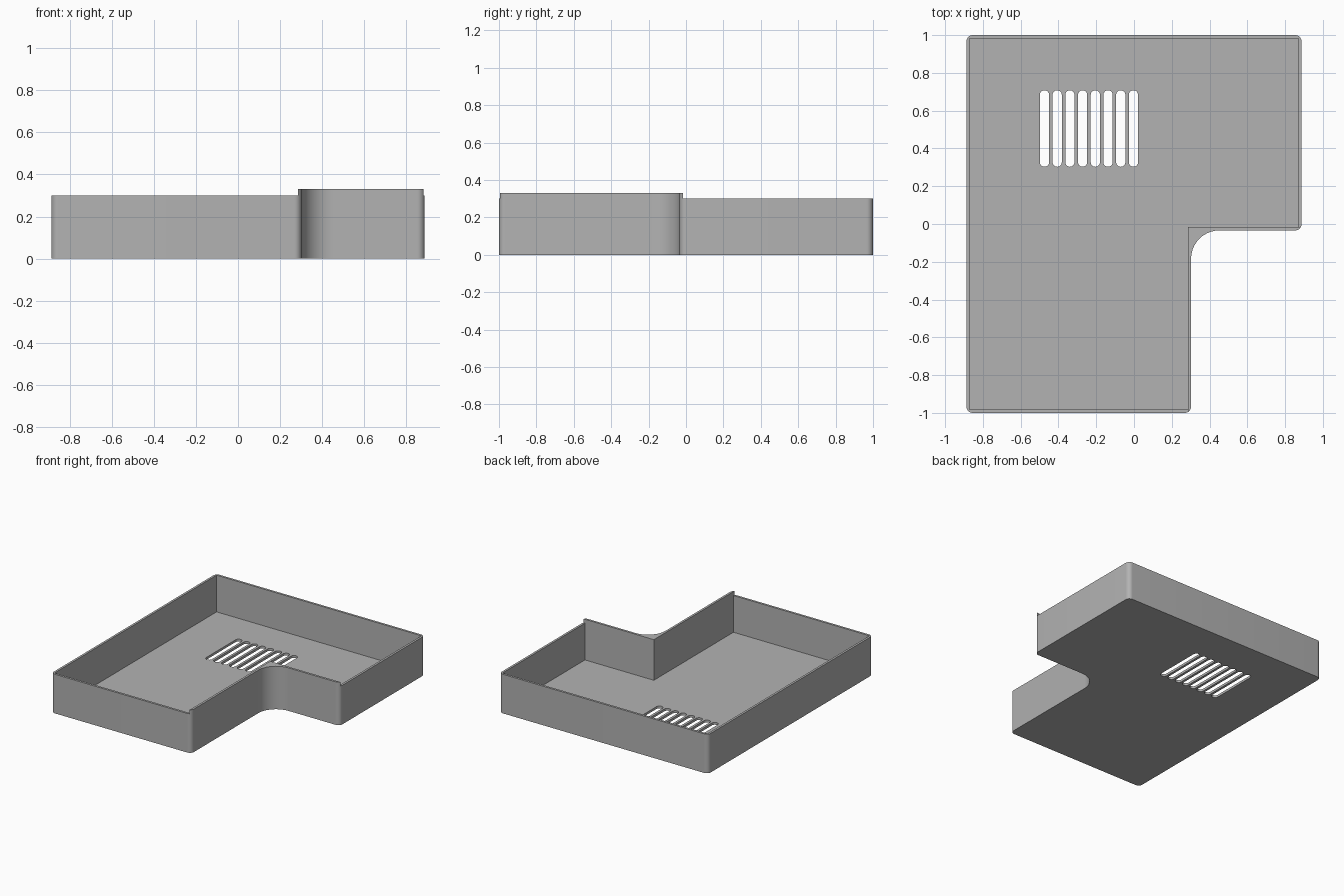
import bpy, bmesh, math

if "Cube" in bpy.data.objects:
    bpy.data.objects.remove(bpy.data.objects["Cube"])

X, Y = 0.887, 1.0            # half sizes of the footprint
NX, NY = 0.302, -0.034       # corner of the notch
WALL, FLOOR = 0.017, 0.018
RIM, LIP = 0.30, 0.33        # normal wall height, raised notch wall height


def rounded(corners, steps=10):
    """Outline from (x, y, radius) corners, each replaced by a tangent arc."""
    pts = []
    n = len(corners)
    for i, (x, y, r) in enumerate(corners):
        if r == 0:
            pts.append((x, y))
            continue
        px, py, _ = corners[i - 1]
        qx, qy, _ = corners[(i + 1) % n]
        lp, lq = math.hypot(px - x, py - y), math.hypot(qx - x, qy - y)
        ux, uy = (px - x) / lp * r, (py - y) / lp * r
        vx, vy = (qx - x) / lq * r, (qy - y) / lq * r
        for k in range(steps + 1):
            a = math.pi / 2 * k / steps
            s, c = 1 - math.sin(a), 1 - math.cos(a)
            pts.append((x + ux * s + vx * c, y + uy * s + vy * c))
    return pts


def prism(name, outlines, z0, z1):
    """Extrude one or more outlines between two heights."""
    bm = bmesh.new()
    for pts in outlines:
        face = bm.faces.new([bm.verts.new((x, y, z0)) for x, y in pts])
        up = bmesh.ops.extrude_face_region(bm, geom=[face])["geom"]
        verts = [g for g in up if isinstance(g, bmesh.types.BMVert)]
        bmesh.ops.translate(bm, verts=verts, vec=(0, 0, z1 - z0))
    bmesh.ops.recalc_face_normals(bm, faces=bm.faces)
    mesh = bpy.data.meshes.new(name)
    bm.to_mesh(mesh)
    bm.free()
    obj = bpy.data.objects.new(name, mesh)
    bpy.context.collection.objects.link(obj)
    return obj


def l_shape(x, y, nx, ny, r=0.0, fillet=0.0):
    return rounded([(-x, -y, r), (nx, -y, r), (nx, ny, fillet),
                    (x, ny, r), (x, y, r), (-x, y, r)])


# Solid body with rounded outer corners and a large fillet in the notch
tray = prism("tray", [l_shape(X, Y, NX, NY, 0.034, 0.15)], 0, LIP)

# Cavity with sharp corners
ix, iy = NX - WALL, NY + WALL
cavity = prism("cavity_cutter", [l_shape(X - WALL, Y - WALL, ix, iy)], FLOOR, 1)

# Step that lowers every wall except the ones along the notch
step = prism("rim_cutter", [l_shape(2, 2, ix, iy)], RIM, 1.2)

# Row of round-ended vent slots
slots = []
for i in range(8):
    cx, w, r = -0.474 + i * 0.0673, 0.0245, 0.0244
    slots.append(rounded([(cx - w, 0.303, r), (cx + w, 0.303, r),
                          (cx + w, 0.708, r), (cx - w, 0.708, r)], 6))
vents = prism("vent_cutter", slots, -0.1, 0.1)

# Apply the cuts
bpy.context.view_layer.objects.active = tray
tray.select_set(True)
for cutter in (cavity, step, vents):
    cutter.hide_render = True
    mod = tray.modifiers.new(cutter.name, 'BOOLEAN')
    mod.operation = 'DIFFERENCE'
    mod.solver = 'EXACT'
    mod.object = cutter
    bpy.ops.object.modifier_apply(modifier=mod.name)
    bpy.data.objects.remove(cutter)

grey = bpy.data.materials.new("grey plastic")
grey.diffuse_color = (0.45, 0.45, 0.45, 1)
grey.use_nodes = True
grey.node_tree.nodes["Principled BSDF"].inputs["Base Color"].default_value = grey.diffuse_color
tray.data.materials.clear()
tray.data.materials.append(grey)
for p in tray.data.polygons:
    p.material_index = 0
bpy.ops.object.shade_smooth_by_angle(angle=math.radians(30))
